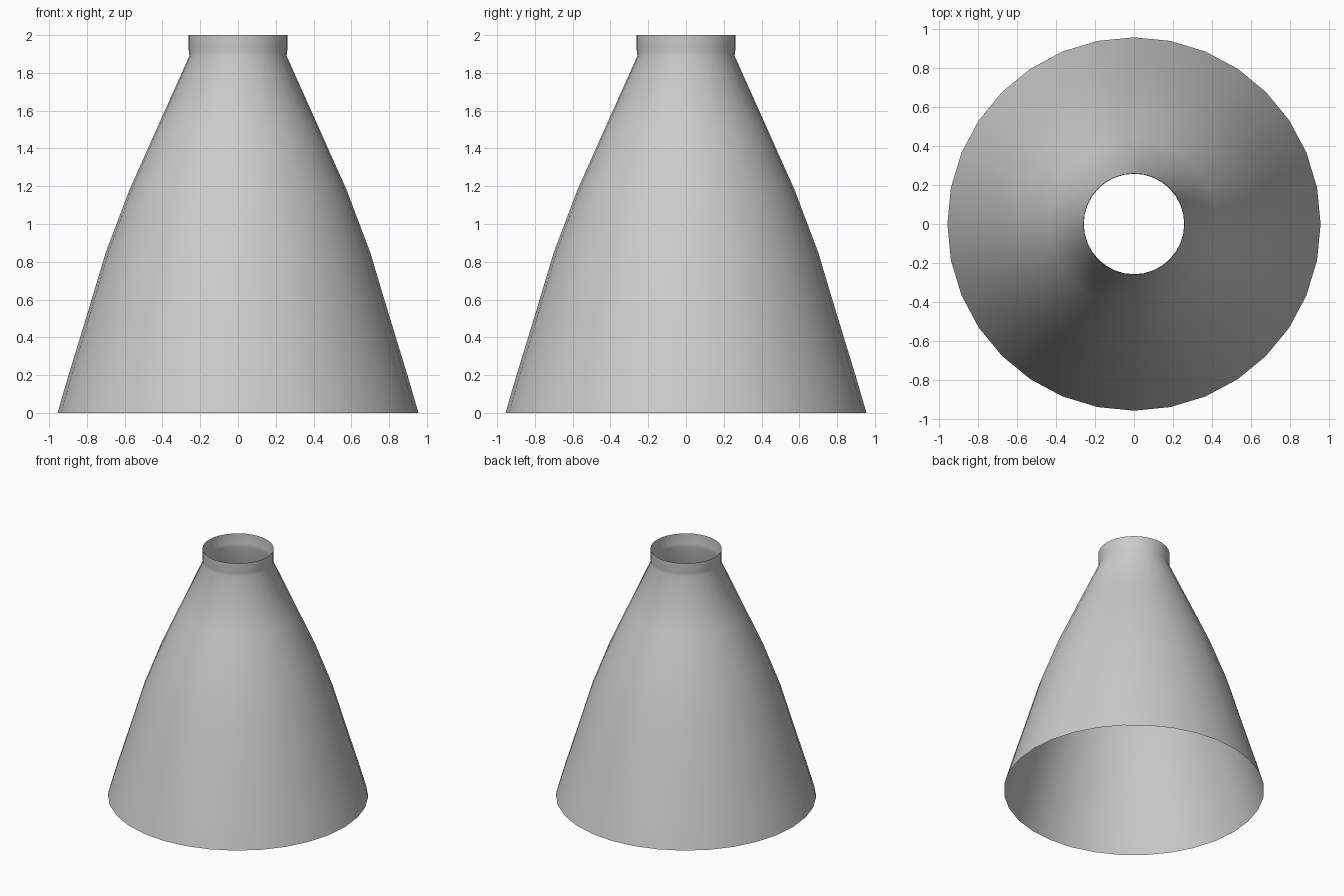
import bpy, bmesh, math

if "Cube" in bpy.data.objects:
    bpy.data.objects.remove(bpy.data.objects["Cube"])

SIDES = 32
# Profile (radius, height): flared skirt, then a short straight collar
PROFILE = [(0.955, 0.0), (0.90, 0.19), (0.805, 0.50), (0.70, 0.85), (0.575, 1.18),
           (0.432, 1.50), (0.257, 1.89), (0.261, 1.92), (0.261, 2.0)]


def lathe(name, profile, sides):
    """Open thin shell turned around the z axis."""
    bm = bmesh.new()
    rings = [[bm.verts.new((r * math.cos(2 * math.pi * i / sides),
                            r * math.sin(2 * math.pi * i / sides), z))
              for i in range(sides)] for r, z in profile]
    for low, high in zip(rings, rings[1:]):
        for i in range(sides):
            j = (i + 1) % sides
            bm.faces.new((low[i], low[j], high[j], high[i])).smooth = True
    mesh = bpy.data.meshes.new(name)
    bm.to_mesh(mesh)
    bm.free()
    obj = bpy.data.objects.new(name, mesh)
    bpy.context.collection.objects.link(obj)
    return obj


# Hollow cone shade, open at both ends
lathe("cone_shade", PROFILE, SIDES)
